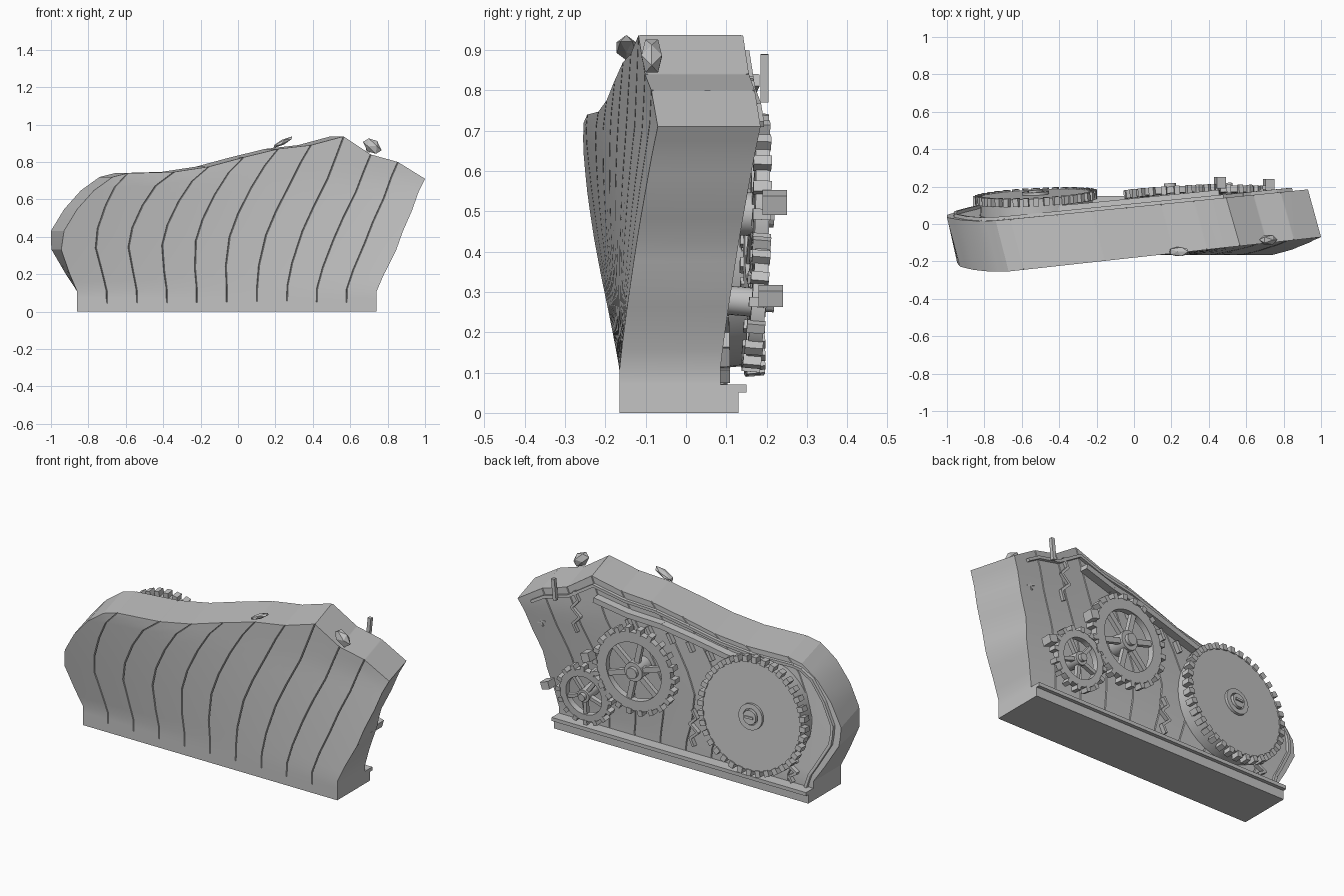
import bpy, bmesh, math
from mathutils import Vector, Matrix

if bpy.data.objects.get("Cube"):
    bpy.data.objects.remove(bpy.data.objects["Cube"])

grey = bpy.data.materials.new("plain grey")
grey.use_nodes = True
grey.diffuse_color = (0.55, 0.55, 0.55, 1)
grey.node_tree.nodes["Principled BSDF"].inputs["Base Color"].default_value = (0.55, 0.55, 0.55, 1)


def finish(name, bm, smooth=False):
    bmesh.ops.recalc_face_normals(bm, faces=bm.faces[:])
    mesh = bpy.data.meshes.new(name)
    bm.to_mesh(mesh)
    bm.free()
    ob = bpy.data.objects.new(name, mesh)
    bpy.context.collection.objects.link(ob)
    mesh.materials.append(grey)
    if smooth:
        bpy.ops.object.select_all(action='DESELECT')
        ob.select_set(True)
        bpy.context.view_layer.objects.active = ob
        bpy.ops.object.shade_smooth_by_angle(angle=math.radians(20))
    return ob


def lerp_table(xs, ys, x):
    for i in range(len(xs) - 1):
        if x <= xs[i + 1]:
            t = (x - xs[i]) / (xs[i + 1] - xs[i])
            return ys[i] + t * (ys[i + 1] - ys[i])
    return ys[-1]


# Twisted body: ten slats, each following a swept side profile
HEIGHTS = (0, .15, .28, .46, .6, .76, .9, 1)
SWEEP_COLS = (0, 1, 2, 5, 7, 10)
SWEEP = ((0, 0, -.04, -.085, -.07, .0, .09, .19),
         (0, -.002, -.025, -.06, -.05, -.01, .04, .11),
         (0, -.001, -.02, -.045, -.025, .03, .10, .20),
         (0, 0, -.005, .015, .06, .13, .205, .275),
         (0, .005, .03, .085, .145, .22, .27, .305),
         (0, 0, .04, .105, .14, .19, .225, .26))
TOPS = (.72, .74, .747, .775, .825, .87, .89, .937, .84, .80, .71)


def lean(z):
    return min(1, max(0, (z - .11) / .6))


def profile(u, v):
    shifts = [lerp_table(HEIGHTS, row, v) for row in SWEEP]
    return -.86 + .16 * u + lerp_table(SWEEP_COLS, shifts, u), v * lerp_table(range(11), TOPS, u)


def front_y(x, z):
    return -.165 + lean(z) * (.11 * x - .015)


def back_y(x, z):
    return .085 + lean(z) * .1 * x


def back_point(u, v, out=0):
    x, z = profile(u, v)
    return Vector((x - .07 * min(lean(z) * 2, 1), back_y(x, z) + out, z))


cols = [0]
for i in range(1, 10):
    cols += [i - .5, i - .02, i, i + .02]
cols += [9.5, 10]
rows = (0, .06, .1, .15, .22, .28, .37, .46, .53, .6, .68, .76, .83, .9, .95, 1)
bm = bmesh.new()
front, back = [], []
for u in cols:
    groove = .008 if u in range(1, 10) else 0
    f, b = [], []
    for v in rows:
        x, z = profile(u, v)
        cut = groove if v > .06 else 0
        f.append(bm.verts.new((x, front_y(x, z) + cut, z)))
        b.append(bm.verts.new(back_point(u, v, -cut)))
    front.append(f)
    back.append(b)
for i in range(len(cols) - 1):
    for j in range(len(rows) - 1):
        for g in (front, back):
            bm.faces.new((g[i][j], g[i + 1][j], g[i + 1][j + 1], g[i][j + 1]))
    for j in (0, -1):
        bm.faces.new((front[i][j], front[i + 1][j], back[i + 1][j], back[i][j]))
for i in (0, -1):
    for j in range(len(rows) - 1):
        bm.faces.new((front[i][j], front[i][j + 1], back[i][j + 1], back[i][j]))
finish("twisted_body", bm, True)


def add_box(bm, size, matrix):
    bmesh.ops.create_cube(bm, size=1, matrix=matrix @ Matrix.Diagonal((*size, 1)))


def box(name, center, size, turn=0):
    bm = bmesh.new()
    add_box(bm, size, Matrix.Translation(center) @ Matrix.Rotation(turn, 4, 'Y'))
    return finish(name, bm)


# Plinth and rear ledge
box("plinth", (-.06, -.0175, .025), (1.6, .295, .05))
box("rear_ledge", (-.06, .1175, .06), (1.6, .065, .02))


def add_disc(bm, r, y0, y1, sides=40):
    m = Matrix.Translation((0, (y0 + y1) / 2, 0)) @ Matrix.Rotation(-math.pi / 2, 4, 'X')
    bmesh.ops.create_cone(bm, cap_ends=True, segments=sides, radius1=r, radius2=r,
                          depth=y1 - y0, matrix=m)


def add_ring(bm, r0, r1, y0, y1, sides=40):
    loops = []
    for r, y in ((r0, y0), (r1, y0), (r1, y1), (r0, y1)):
        loops.append([bm.verts.new((r * math.cos(k * math.tau / sides), y,
                                    r * math.sin(k * math.tau / sides))) for k in range(sides)])
    for a in range(4):
        p, q = loops[a], loops[(a + 1) % 4]
        for k in range(sides):
            n = (k + 1) % sides
            bm.faces.new((p[k], p[n], q[n], q[k]))


# Gears: y is measured outwards from the back surface
def gear(name, x, z, r, teeth, tooth, gap, spokes):
    bm = bmesh.new()
    if spokes:
        add_ring(bm, r * .74, r, gap, gap + .035)
        for k in range(spokes):
            m = Matrix.Rotation(k * math.tau / spokes + .3, 4, 'Y')
            add_box(bm, (r * .72, .025, r * .13), m @ Matrix.Translation((r * .42, gap + .015, 0)))
        add_disc(bm, r * .24, -.02, gap + .04, 20)
        add_disc(bm, r * .14, 0, gap + .06, 16)
    else:
        add_disc(bm, r, -.01, gap + .03)
        add_ring(bm, r * .15, r * .24, gap, gap + .045)
        add_disc(bm, r * .13, gap, gap + .055, 20)
        add_box(bm, (r * .16, .01, r * .04), Matrix.Translation((0, gap + .057, 0)))
    for k in range(teeth):
        m = Matrix.Rotation(k * math.tau / teeth, 4, 'Y')
        add_box(bm, (tooth, .045, tooth * .85), m @ Matrix.Translation((r + tooth * .3, gap + .015, 0)))
    ob = finish(name, bm, True)
    ob.location = (x, back_y(x, z), z)
    ob.rotation_euler = (-.16 * x, 0, .1 * lean(z))


gear("large_gear", -.52, .41, .3, 36, .034, .07, 0)
gear("middle_gear", .2, .495, .225, 22, .032, .06, 6)
gear("small_gear", .51, .28, .15, 16, .028, .06, 5)

# Crank pegs
box("middle_gear_peg", (.46, .22, .522), (.05, .06, .05), .3)
box("small_gear_peg", (.72, .21, .29), (.05, .06, .042), .3)


# Rails and cracks: square strips laid on the back
def strip(name, points, wide, deep):
    bm = bmesh.new()
    for a, b in zip(points, points[1:]):
        d = b - a
        side = d.cross(Vector((0, 1, 0))).normalized()
        m = Matrix((d.normalized(), side.cross(d).normalized(), side)).transposed().to_4x4()
        add_box(bm, (d.length + wide * .4, deep, wide), Matrix.Translation((a + b) / 2) @ m)
    return finish(name, bm)


left_edge = [back_point(.25, v) for v in (.1, .2, .28, .37, .46, .53, .6, .68, .76, .83, .9)]
top_edge = [back_point(u / 2, .95) for u in range(1, 20)]
strip("outer_rail", left_edge + top_edge, .016, .035)
strip("inner_rail", [back_point(u / 2, .88, .015) for u in range(3, 15)], .03, .06)

ZIGZAG = (0, .02, -.025, .025, -.015, .01)


def crack(name, x, z, height):
    pts = []
    for k, dx in enumerate(ZIGZAG):
        h = z + height * k / (len(ZIGZAG) - 1)
        pts.append(Vector((x + dx, back_y(x, h) + .012, h)))
    strip(name, pts, .014, .025)


crack("upper_crack", .58, .6, .23)
crack("middle_crack", -.12, .12, .2)
crack("lower_crack", -.74, .08, .14)

# Slot tabs below the rail and the upright pin
for k in range(6):
    p = back_point(3.2 + k * .6, .8, .01)
    box("slot_tab", p, (.02, .03, .06), .5)
box("upright_pin", (.69, .195, .83), (.02, .02, .12), .1)
for k in range(2):
    box("star_mark", (.8, back_y(.8, .6) + .004, .6), (.05, .008, .008), k * math.pi / 2 + .4)


# Loose stones on top
def stone(name, center, size, turn):
    bm = bmesh.new()
    m = Matrix.Translation(center) @ Matrix.Rotation(turn, 4, 'Y') @ Matrix.Diagonal((*size, 1))
    bmesh.ops.create_icosphere(bm, subdivisions=1, radius=1, matrix=m)
    finish(name, bm)


stone("round_stone", (.718, -.085, .885), (.058, .03, .038), .75)
stone("flat_stone", (.24, -.148, .906), (.066, .028, .014), -.45)
